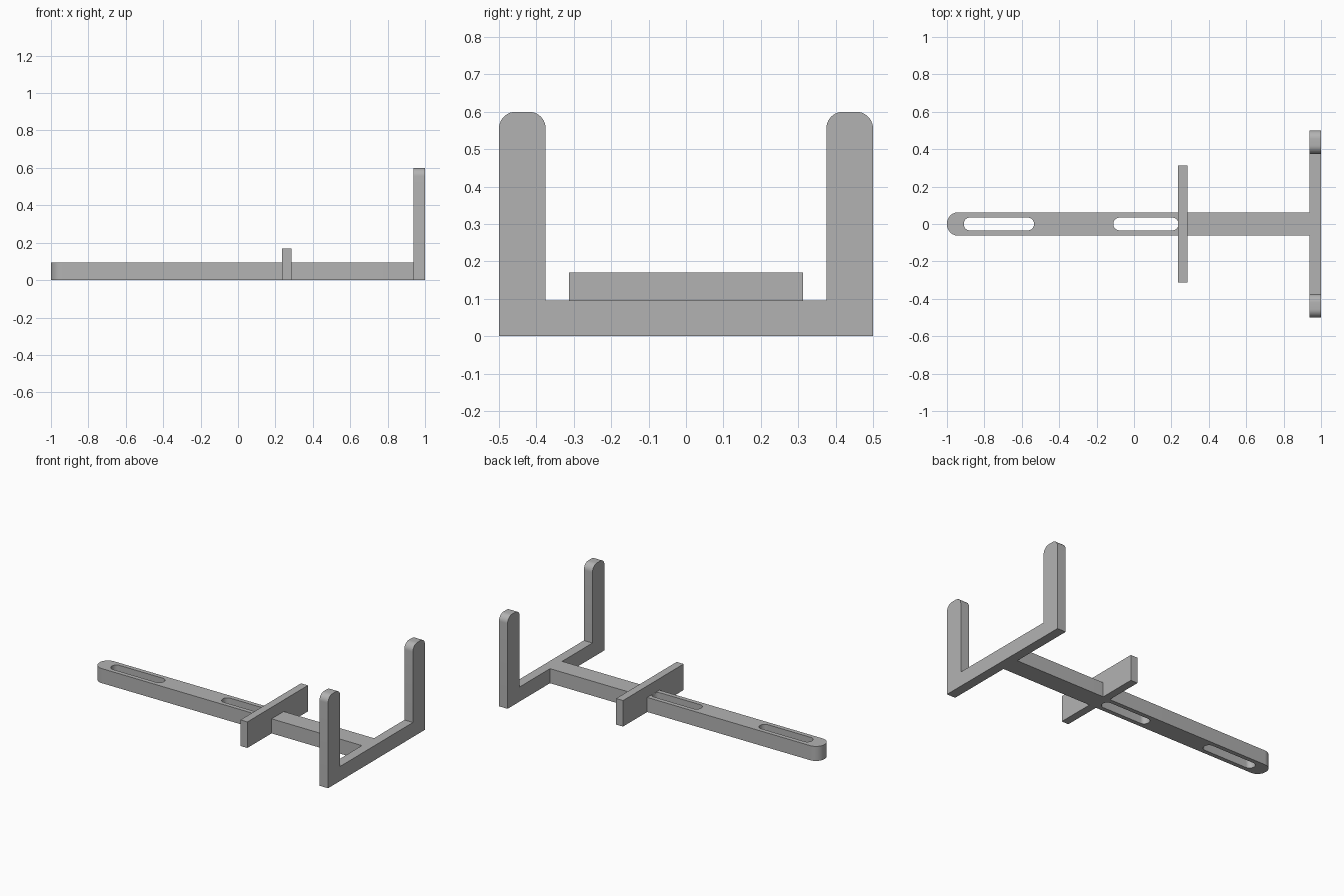
import bpy
import math
from mathutils import Vector

if "Cube" in bpy.data.objects:
    bpy.data.objects.remove(bpy.data.objects["Cube"])

grey = bpy.data.materials.new("plain_grey")
grey.use_nodes = True
grey.diffuse_color = (0.45, 0.45, 0.45, 1)
grey.node_tree.nodes["Principled BSDF"].inputs["Base Color"].default_value = grey.diffuse_color


def rounded(corners, steps=10):
    """Turn (x, y, radius) right-angled corners into an outline with arcs."""
    points = []
    for i, (x, y, r) in enumerate(corners):
        here = Vector((x, y))
        if r == 0:
            points.append(here)
            continue
        before = (Vector(corners[i - 1][:2]) - here).normalized() * r
        after = (Vector(corners[(i + 1) % len(corners)][:2]) - here).normalized() * r
        for k in range(steps + 1):
            a = math.pi / 2 * k / steps
            points.append(here + before * (1 - math.sin(a)) + after * (1 - math.cos(a)))
    return points


def box_outline(x0, x1, y0, y1, r_left=0, r_right=0):
    return rounded([(x0, y0, r_left), (x1, y0, r_right), (x1, y1, r_right), (x0, y1, r_left)])


def plate(name, outlines, thickness, location, rotation=(0, 0, 0)):
    """Extrude flat outlines, inner ones becoming holes, into a solid mesh."""
    curve = bpy.data.curves.new(name, "CURVE")
    curve.dimensions = "2D"
    curve.fill_mode = "BOTH"
    curve.extrude = thickness / 2
    for outline in outlines:
        spline = curve.splines.new("POLY")
        spline.points.add(len(outline) - 1)
        for point, co in zip(spline.points, outline):
            point.co = (co.x, co.y, 0, 1)
        spline.use_cyclic_u = True
    obj = bpy.data.objects.new(name, curve)
    bpy.context.collection.objects.link(obj)
    obj.location, obj.rotation_euler = location, rotation
    bpy.ops.object.select_all(action="DESELECT")
    obj.select_set(True)
    bpy.context.view_layer.objects.active = obj
    bpy.ops.object.convert(target="MESH")
    obj = bpy.context.object
    obj.data.materials.clear()
    obj.data.materials.append(grey)
    bpy.ops.object.shade_smooth_by_angle(angle=math.radians(30))
    return obj


# Long bar with a rounded end and two slots
bar_height = 0.095
plate("slotted_bar", [
    box_outline(-1, 0.94, -0.0625, 0.0625, r_left=0.06),
    box_outline(-0.91, -0.535, -0.034, 0.034, 0.032, 0.032),
    box_outline(-0.11, 0.237, -0.034, 0.034, 0.032, 0.032),
], bar_height, (0, 0, bar_height / 2))

# Upright fork: base rail with two round-topped prongs
upright = (math.pi / 2, 0, math.pi / 2)
half = [(0.5, 0, 0), (0.5, 0.6, 0.045), (0.375, 0.6, 0.045), (0.375, bar_height, 0)]
fork = half + [(-x, y, r) for x, y, r in reversed(half)]
plate("end_fork", [rounded(fork)], 0.062, (0.969, 0, 0), upright)

# Cross plate standing over the bar
plate("cross_plate", [box_outline(-0.3125, 0.3125, 0, 0.17)], 0.05, (0.261, 0, 0), upright)
